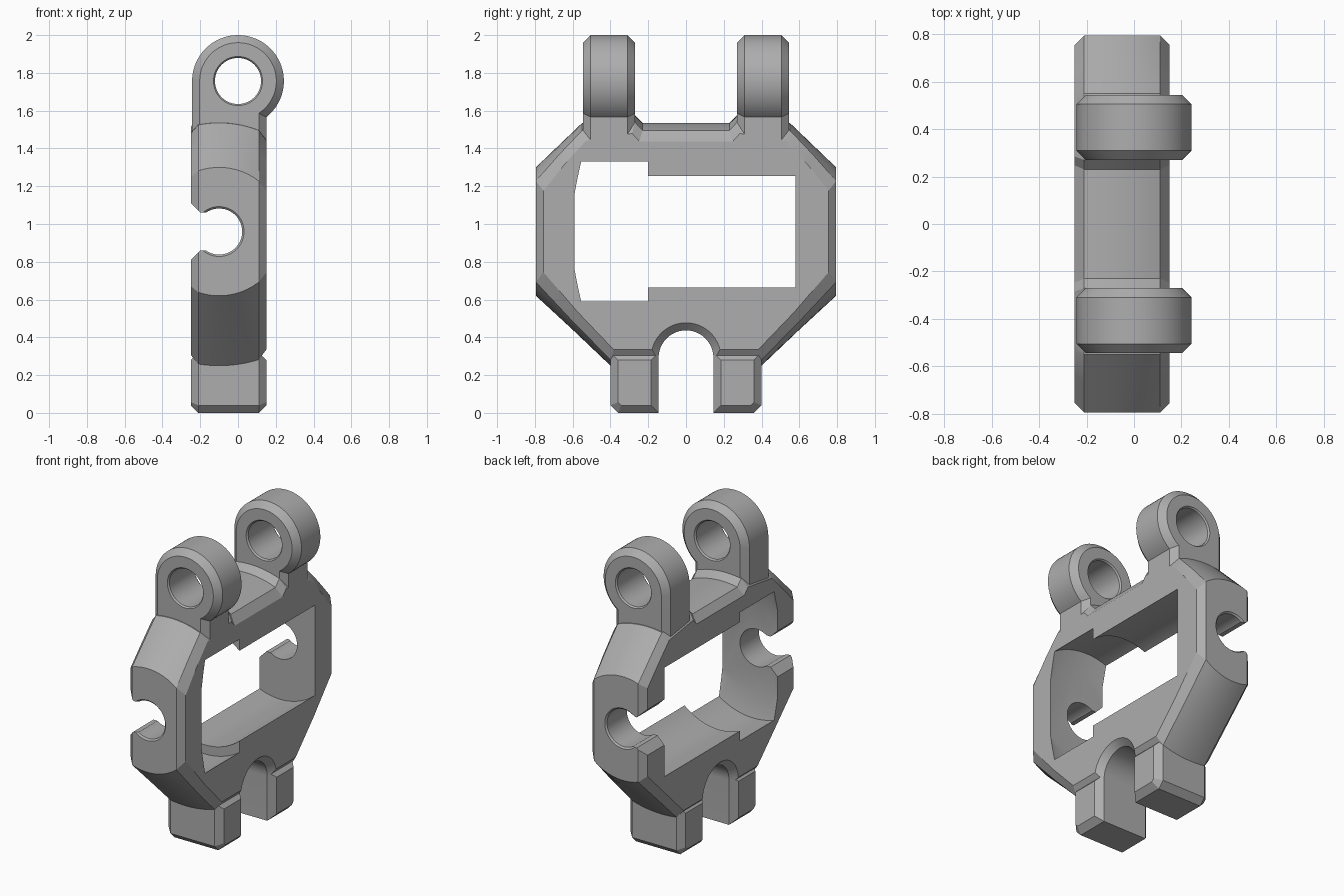
import bpy, bmesh, math
from mathutils import Vector

cube = bpy.data.objects.get("Cube")
if cube:
    bpy.data.objects.remove(cube, do_unlink=True)

grey = bpy.data.materials.new("plain grey")
grey.use_nodes = True
COLOUR = (0.42, 0.42, 0.42, 1)
grey.diffuse_color = COLOUR
grey.node_tree.nodes["Principled BSDF"].inputs["Base Color"].default_value = COLOUR

AX, AZ = -0.10, 0.96      # pivot axis, parallel to y
X0, X1 = -0.25, 0.15      # body thickness
CH = 0.04                 # chamfer
LUG_Z, LUG_R = 1.757, 0.243


def inset(poly, d):
    """Move every side of a polygon inward by d."""
    pts = [Vector(p) for p in poly]
    n = len(pts)
    area = sum(pts[i - 1].cross(pts[i]) for i in range(n))
    s = 1 if area > 0 else -1
    out = []
    for i, p in enumerate(pts):
        a = (p - pts[i - 1]).normalized()
        b = (pts[(i + 1) % n] - p).normalized()
        na, nb = Vector((-a.y, a.x)) * s, Vector((-b.y, b.x)) * s
        out.append(p + (na + nb) * d / (1 + na.dot(nb)))
    return out


def loft(name, rings):
    """Closed solid through rings with equal point counts."""
    bm = bmesh.new()
    loops = [[bm.verts.new(c) for c in ring] for ring in rings]
    n = len(loops[0])
    for r0, r1 in zip(loops, loops[1:]):
        for i in range(n):
            j = (i + 1) % n
            bm.faces.new((r0[i], r0[j], r1[j], r1[i]))
    bm.faces.new(loops[0])
    bm.faces.new(loops[-1])
    bmesh.ops.recalc_face_normals(bm, faces=bm.faces)
    mesh = bpy.data.meshes.new(name)
    bm.to_mesh(mesh)
    bm.free()
    mesh.materials.append(grey)
    ob = bpy.data.objects.new(name, mesh)
    bpy.context.collection.objects.link(ob)
    return ob


def lathe_y(name, profile, cx, cz, n=64):
    """Solid of revolution along y from (y, radius) pairs."""
    ang = [2 * math.pi * i / n for i in range(n)]
    return loft(name, [[(cx + r * math.cos(a), y, cz + r * math.sin(a)) for a in ang]
                       for y, r in profile])


def combine(target, tool, operation):
    mod = target.modifiers.new("join", 'BOOLEAN')
    mod.operation, mod.object, mod.solver = operation, tool, 'EXACT'
    dg = bpy.context.evaluated_depsgraph_get()
    mesh = bpy.data.meshes.new_from_object(target.evaluated_get(dg))
    target.modifiers.clear()
    target.data = mesh
    bpy.data.objects.remove(tool, do_unlink=True)


# Frame: (y, radius) outline turned about the axis, sliced across x
upper = [(0.795, 0.34), (0.67, 0.46), (0.55, 0.575), (0.27, 0.615), (0.23, 0.575)]
lower = [(0.795, 0.34), (0.6, 0.52), (0.4, 0.71)]


def section(x):
    def h(r):
        return math.sqrt(r * r - (x - AX) ** 2)
    top = [(y, AZ + h(r)) for y, r in upper]
    low = [(y, AZ - h(r)) for y, r in lower]
    return (top + [(-y, z) for y, z in reversed(top)] +
            [(-y, z) for y, z in low] + list(reversed(low)))


def yz_ring(x, poly):
    return [(x, p[0], p[1]) for p in poly]


stations = [X0 + CH + (X1 - X0 - 2 * CH) * i / 10 for i in range(11)]
frame = loft("frame",
             [yz_ring(X0, inset(section(X0), CH))] +
             [yz_ring(x, section(x)) for x in stations] +
             [yz_ring(X1, inset(section(X1), CH))])

# Foot block with chamfered sides and underside
foot = [(-0.4, 0), (0.4, 0), (0.4, 0.32), (-0.4, 0.32)]
foot = [(-0.4, CH), (-0.4 + CH, 0), (0.4 - CH, 0), (0.4, CH), (0.4, 0.32), (-0.4, 0.32)]
feet = loft("feet", [yz_ring(x, inset(foot, d)) for x, d in
                     ((X0, CH), (X0 + CH, 0), (X1 - CH, 0), (X1, CH))])
combine(frame, feet, 'UNION')

# Lugs: rounded top, one straight flank, neck down into the frame
end = math.asin(-math.sqrt(LUG_R ** 2 - X1 ** 2) / LUG_R)
arc = [end + (math.pi - end) * i / 48 for i in range(49)]


def lug_ring(y, d):
    r = LUG_R - d
    right = X1 - d
    e = -math.acos(right / r)
    pts = [(r * math.cos(a), LUG_Z + r * math.sin(a))
           for a in (e + (math.pi - e) * i / 48 for i in range(49))]
    pts += [(-r, 1.36), (right, 1.36)]
    return [(p[0], y, p[1]) for p in pts]


for side in (-1, 1):
    lug = loft("lug", [lug_ring(side * y, d) for y, d in
                       ((0.27, CH), (0.27 + CH, 0), (0.545 - CH, 0), (0.545, CH))])
    combine(frame, lug, 'UNION')

# Lug bores with a fine rim
for side in (-1, 1):
    bore = lathe_y("bore", [(side * y, r) for y, r in
                            ((0.2, 0.13), (0.27, 0.13), (0.28, 0.122),
                             (0.535, 0.122), (0.545, 0.13), (0.6, 0.13))], 0, LUG_Z)
    combine(frame, bore, 'DIFFERENCE')

# Stepped round window, with one coned end
window = lathe_y("window", [(-0.59, 0.32), (-0.555, 0.447), (-0.2, 0.447),
                            (-0.2, 0.387), (0.58, 0.387)], AX, AZ, 96)
combine(frame, window, 'DIFFERENCE')

# Snap-in pivot seats through both end walls
seat = lathe_y("pivot_seat", [(-0.9, 0.132), (-0.795, 0.132), (-0.785, 0.122),
                              (0.785, 0.122), (0.795, 0.132), (0.9, 0.132)], AX, AZ)
combine(frame, seat, 'DIFFERENCE')
mouth = [(-0.3, -0.2), (-0.2, -0.1), (AX, -0.1), (AX, 0.1), (-0.2, 0.1), (-0.3, 0.2)]
for y0, y1 in ((-0.9, -0.4), (0.4, 0.9)):
    gap = loft("seat_mouth", [[(x, y, AZ + z) for x, z in mouth] for y in (y0, y1)])
    combine(frame, gap, 'DIFFERENCE')

# Arched slot between the feet
R = 0.145
arch = [(R * math.cos(a), 0.292 + R * math.sin(a))
        for a in (math.pi * i / 32 for i in range(33))] + [(-R, -0.1), (R, -0.1)]
slot = loft("slot", [yz_ring(x, inset(arch, -d)) for x, d in
                     ((X0 - 0.01, CH + 0.01), (X0 + CH, 0), (X1 - CH, 0),
                      (X1 + 0.01, CH + 0.01))])
combine(frame, slot, 'DIFFERENCE')

frame.name = "bracket_frame"
bpy.ops.object.select_all(action='DESELECT')
frame.select_set(True)
bpy.context.view_layer.objects.active = frame
bpy.ops.object.shade_smooth_by_angle(angle=math.radians(25))
